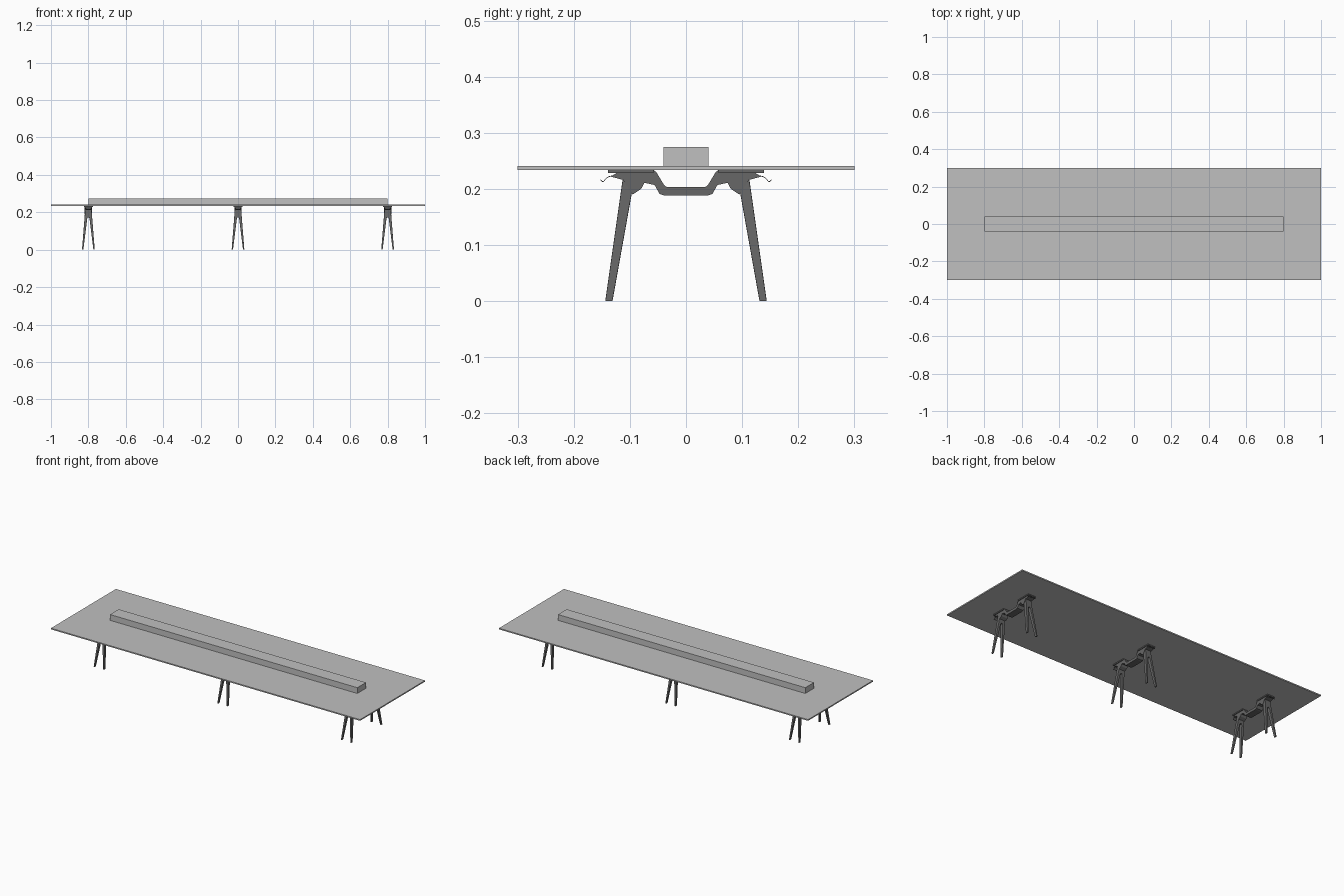
import bpy
import bmesh
from mathutils import Vector

cube = bpy.data.objects.get("Cube")
if cube:
    bpy.data.objects.remove(cube, do_unlink=True)


def make_material(name, value):
    mat = bpy.data.materials.new(name)
    mat.use_nodes = True
    colour = (value, value, value, 1)
    mat.diffuse_color = colour
    mat.node_tree.nodes["Principled BSDF"].inputs["Base Color"].default_value = colour
    return mat


light = make_material("light grey", 0.53)
dark = make_material("dark grey", 0.135)


def finish(name, bm, mat, bevel=0):
    bmesh.ops.recalc_face_normals(bm, faces=bm.faces)
    mesh = bpy.data.meshes.new(name)
    bm.to_mesh(mesh)
    bm.free()
    mesh.materials.append(mat)
    obj = bpy.data.objects.new(name, mesh)
    bpy.context.collection.objects.link(obj)
    if bevel:
        mod = obj.modifiers.new("soft edges", "BEVEL")
        mod.width = bevel
        mod.segments = 2
    return obj


def box(name, low, high, mat):
    bm = bmesh.new()
    low, high = Vector(low), Vector(high)
    bmesh.ops.create_cube(bm, size=1)
    for v in bm.verts:
        v.co = (low + high) / 2 + v.co * (high - low)
    return finish(name, bm, mat)


def loft(name, ring_a, ring_b, mat, bevel=0):
    """Solid between two matching outlines."""
    bm = bmesh.new()
    a = [bm.verts.new(p) for p in ring_a]
    b = [bm.verts.new(p) for p in ring_b]
    bm.faces.new(a)
    bm.faces.new(b[::-1])
    for i in range(len(a)):
        j = (i + 1) % len(a)
        bm.faces.new((a[i], b[i], b[j], a[j]))
    return finish(name, bm, mat, bevel)


def extrude_x(name, outline, x, half, mat):
    return loft(name, [(x - half, y, z) for y, z in outline],
                [(x + half, y, z) for y, z in outline], mat)


# Table top and the long raised box along its middle
box("table_top", (-1, -0.3, 0.234), (1, 0.3, 0.241), light)
box("centre_box", (-0.8, -0.04, 0.241), (0.8, 0.04, 0.275), light)

# Half outline of the cranked bridge, from upper middle round to lower middle
bridge_half = [(0.034, 0.203), (0.039, 0.207), (0.053, 0.23), (0.058, 0.234),
               (0.115, 0.234), (0.134, 0.222), (0.112, 0.216), (0.095, 0.19),
               (0.083, 0.198), (0.080, 0.2), (0.074, 0.211), (0.056, 0.207),
               (0.047, 0.191), (0.038, 0.188)]
bridge = bridge_half + [(-y, z) for y, z in reversed(bridge_half)]

# Half outline of the forked leg pair, from the foot over the top to the crotch
fork_half = [(0.027, 0), (0.034, 0), (0.019, 0.19), (0.017, 0.217)]
fork = fork_half + [(-x, z) for x, z in reversed(fork_half)]
fork += [(-0.006, 0.168), (-0.003, 0.173), (0.003, 0.173), (0.006, 0.168)]

# Thin lip curling out from each mounting plate
lip = [(0.125, 0.225), (0.137, 0.223), (0.142, 0.22), (0.147, 0.214),
       (0.149, 0.214), (0.152, 0.217)]

for label, x in (("right", -0.8), ("middle", 0), ("left", 0.8)):
    extrude_x(label + "_bridge", bridge, x, 0.02, dark)
    for end, s in (("front", -1), ("back", 1)):
        part = label + "_" + end
        box(part + "_plate", (x - 0.024, min(s * 0.058, s * 0.139), 0.228),
            (x + 0.024, max(s * 0.058, s * 0.139), 0.234), dark)
        loft(part + "_legs",
             [(x + px, s * (0.144 - 0.143 * z), z) for px, z in fork],
             [(x + px, s * (0.131 - 0.179 * z), z) for px, z in fork],
             dark, 0.0015)
        strip = lip + [(y, z - 0.0015) for y, z in reversed(lip)]
        extrude_x(part + "_lip", [(s * y, z) for y, z in strip], x, 0.014, dark)
